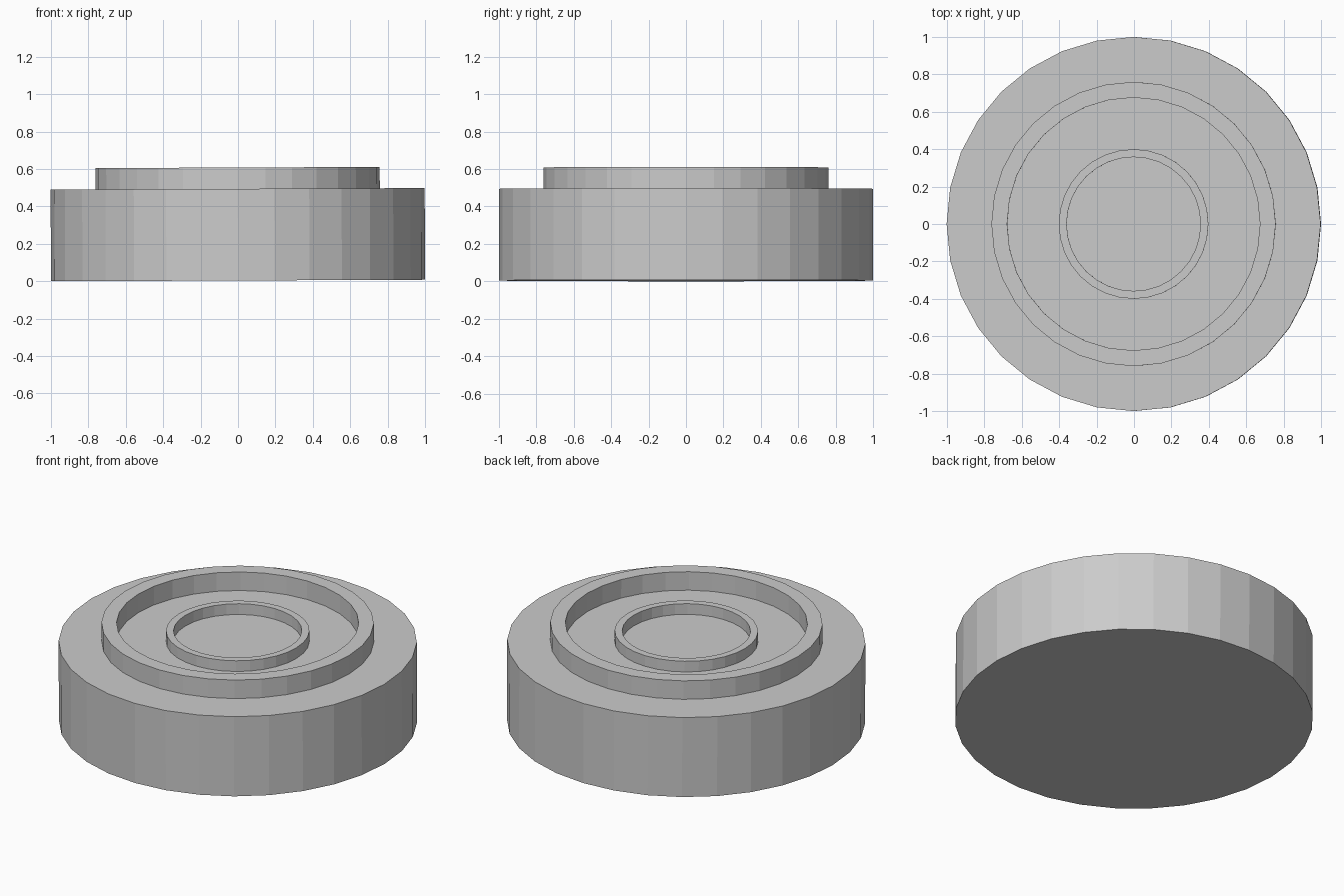
import bpy, bmesh, math
from mathutils import Matrix

if "Cube" in bpy.data.objects:
    bpy.data.objects.remove(bpy.data.objects["Cube"])

SIDES = 32
TOP = 0.49
# the model leans very slightly, its +x side a touch higher
TILT = Matrix.Translation((0, 0, 0.004)) @ Matrix.Rotation(-0.004, 4, 'Y')


def lathe(name, profile, capped=False):
    """Turn (radius, z) points round z; optionally cap both ends."""
    bm = bmesh.new()
    loops = []
    for r, z in profile:
        loops.append([bm.verts.new((r * math.cos(2 * math.pi * i / SIDES),
                                    r * math.sin(2 * math.pi * i / SIDES), z))
                      for i in range(SIDES)])
    for a, b in zip(loops, loops[1:]):
        for i in range(SIDES):
            j = (i + 1) % SIDES
            bm.faces.new((a[i], a[j], b[j], b[i]))
    if capped:
        bm.faces.new(loops[0][::-1])
        bm.faces.new(loops[-1])
    bm.transform(TILT)
    mesh = bpy.data.meshes.new(name)
    bm.to_mesh(mesh)
    bm.free()
    obj = bpy.data.objects.new(name, mesh)
    bpy.context.collection.objects.link(obj)
    return obj


def rim(name, outer, inner, height):
    return lathe(name, [(outer, TOP), (outer, TOP + height),
                        (inner, TOP + height), (inner, TOP)])


# thick round base
lathe("base_disc", [(1, 0), (1, TOP)], capped=True)

# two raised concentric rims
rim("outer_rim", 0.76, 0.676, 0.114)
rim("inner_rim", 0.40, 0.358, 0.066)
